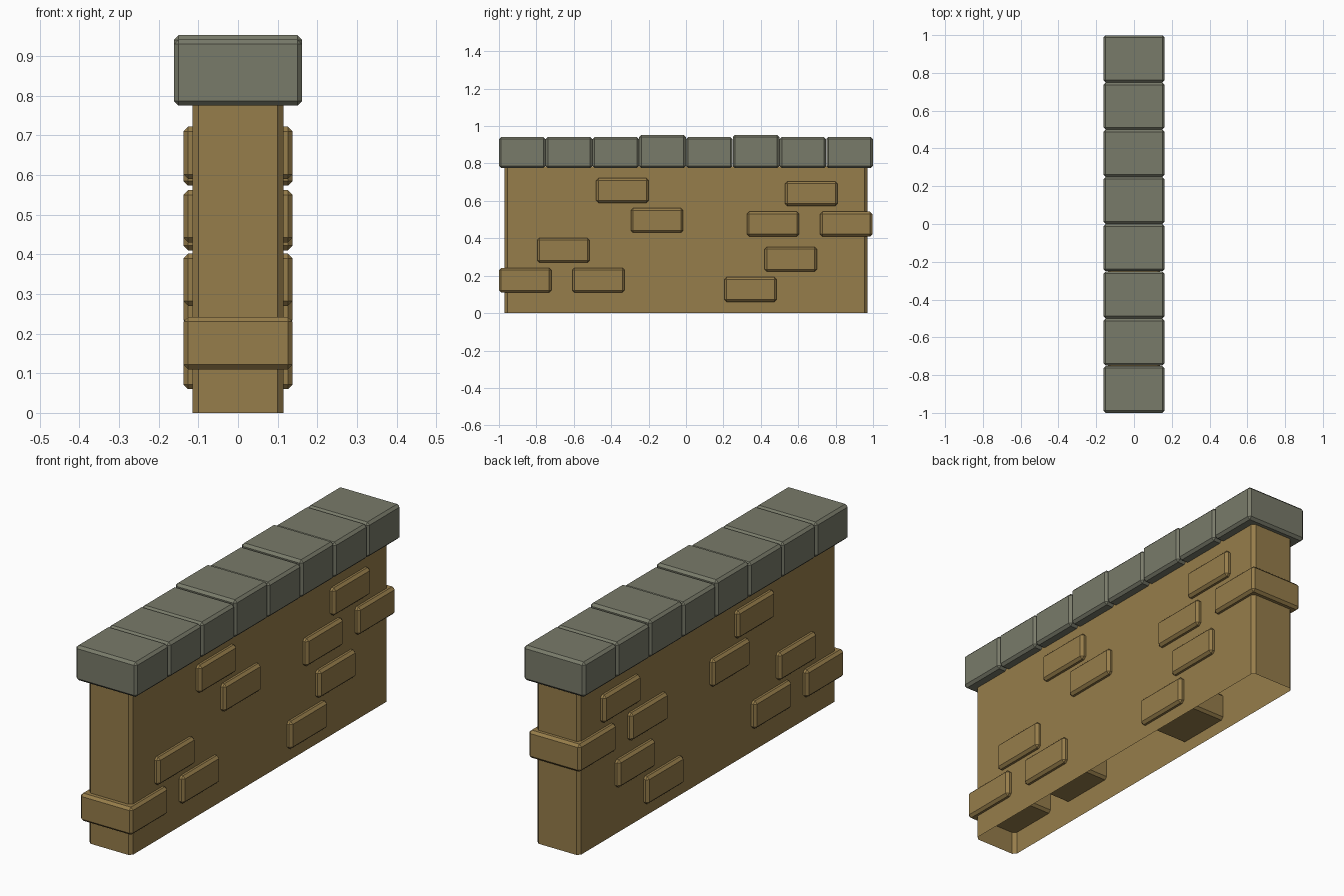
import bpy, bmesh

if "Cube" in bpy.data.objects:
    bpy.data.objects.remove(bpy.data.objects["Cube"])


def material(name, rgb):
    m = bpy.data.materials.new(name)
    m.diffuse_color = (*rgb, 1.0)
    m.use_nodes = True
    m.node_tree.nodes["Principled BSDF"].inputs["Base Color"].default_value = m.diffuse_color
    return m


BROWN = material("sandy brown stone", (0.305, 0.205, 0.069))
GREY = material("grey cap stone", (0.190, 0.197, 0.144))


def block(name, x, y0, y1, z0, z1, chamfer, mat, upright=False):
    """Chamfered box; upright = only vertical edges chamfered, ends left open."""
    bm = bmesh.new()
    bmesh.ops.create_cube(bm, size=1)
    for v in bm.verts:
        v.co = (v.co.x * 2 * x,
                (y0 + y1) / 2 + v.co.y * (y1 - y0),
                (z0 + z1) / 2 + v.co.z * (z1 - z0))
    edges = [e for e in bm.edges if not upright
             or abs(e.verts[0].co.z - e.verts[1].co.z) > 0.01]
    bmesh.ops.bevel(bm, geom=edges, offset=chamfer, segments=1,
                    affect='EDGES', profile=0.5)
    bm.normal_update()
    if upright:
        ends = [f for f in bm.faces if abs(f.normal.z) > 0.9]
        bmesh.ops.delete(bm, geom=ends, context='FACES')
    me = bpy.data.meshes.new(name)
    bm.to_mesh(me)
    bm.free()
    me.materials.append(mat)
    ob = bpy.data.objects.new(name, me)
    bpy.context.collection.objects.link(ob)
    return ob


# Wall body, hollow underneath
block("wall_body", 0.115, -0.97, 0.97, 0.0, 0.785, 0.015, BROWN, upright=True)

# Bricks running right through the wall: (start y, bottom z)
bricks = [(-0.48, 0.59), (-0.295, 0.43), (-0.795, 0.27), (-1.0, 0.11),
          (-0.608, 0.11), (0.205, 0.06), (0.42, 0.222), (0.325, 0.41),
          (0.717, 0.41), (0.53, 0.573)]
for i, (y, z) in enumerate(bricks):
    block(f"brick_{i + 1}", 0.138, y, y + 0.28, z, z + 0.132, 0.012, BROWN)

# Row of cap stones, two of them slightly taller
for i in range(8):
    y = -1 + 0.25 * i
    top = 0.953 if i in (3, 5) else 0.942
    block(f"cap_stone_{i + 1}", 0.162, y, y + 0.249, 0.775, top, 0.012, GREY)
